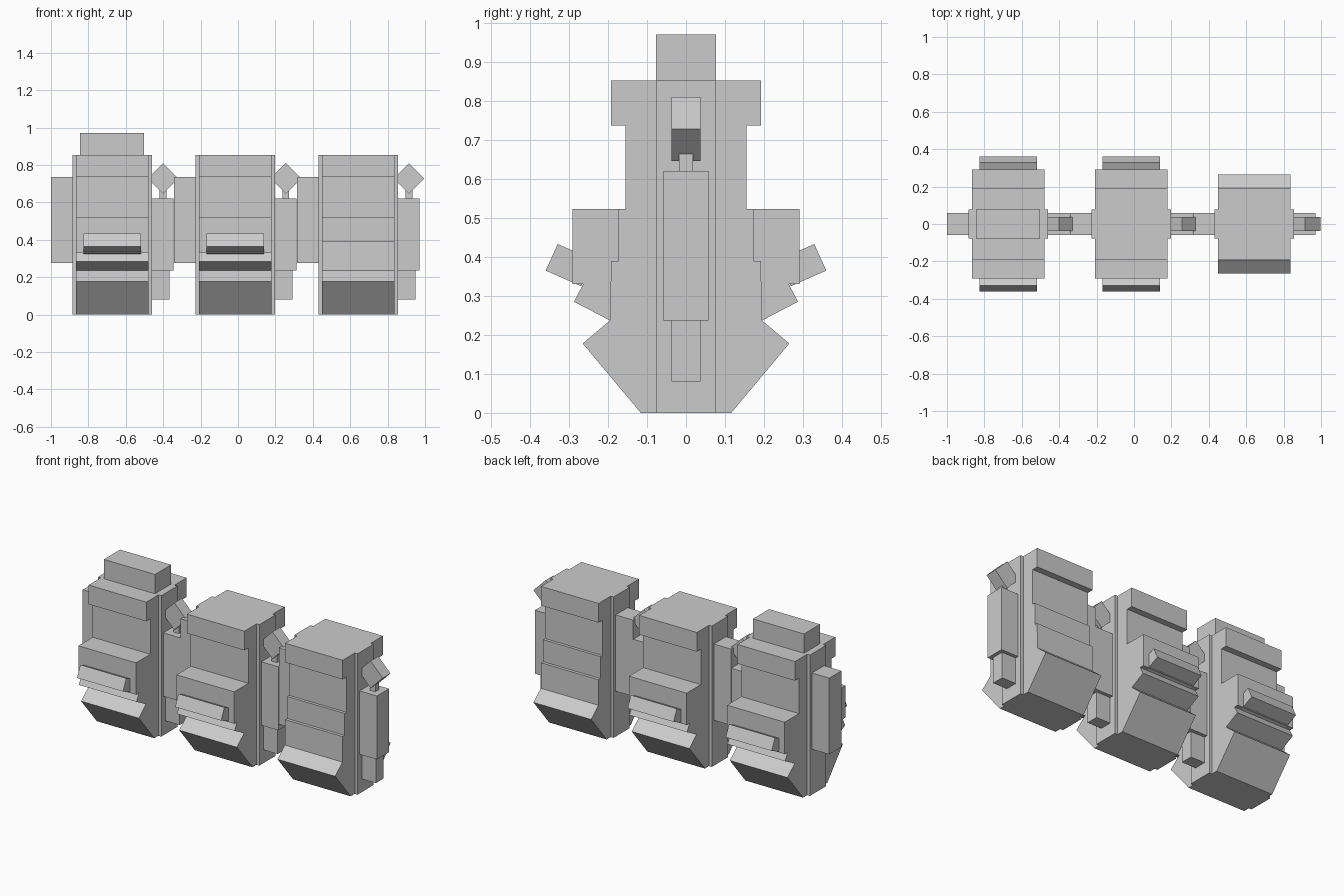
import bpy, bmesh
from math import radians
from mathutils import Matrix

cube = bpy.data.objects.get("Cube")
if cube:
    bpy.data.objects.remove(cube)

grey = bpy.data.materials.new("plain grey")
grey.use_nodes = True
GREY = (0.6, 0.6, 0.6, 1)
grey.diffuse_color = GREY
grey.node_tree.nodes["Principled BSDF"].inputs["Base Color"].default_value = GREY


def finish(name, bm):
    bmesh.ops.recalc_face_normals(bm, faces=bm.faces)
    mesh = bpy.data.meshes.new(name)
    bm.to_mesh(mesh)
    bm.free()
    mesh.materials.append(grey)
    ob = bpy.data.objects.new(name, mesh)
    bpy.context.collection.objects.link(ob)
    return ob


def box(name, x, y, z, tilt=0):
    """Box from (low, high) ranges, y being a half depth; tilt turns it about y."""
    size = (x[1] - x[0], 2 * y, z[1] - z[0])
    centre = ((x[0] + x[1]) / 2, 0, (z[0] + z[1]) / 2)
    bm = bmesh.new()
    bmesh.ops.create_cube(bm, size=1, matrix=Matrix.Translation(centre)
                          @ Matrix.Rotation(radians(tilt), 4, 'Y')
                          @ Matrix.Diagonal((*size, 1)))
    return finish(name, bm)


def prism(profile, cx, half):
    """Extrude a y-z profile along x."""
    bm = bmesh.new()
    face = bm.faces.new([bm.verts.new((cx - half, y, z)) for y, z in profile])
    ext = bmesh.ops.extrude_face_region(bm, geom=[face], use_keep_orig=True)
    verts = [v for v in ext["geom"] if isinstance(v, bmesh.types.BMVert)]
    bmesh.ops.translate(bm, verts=verts, vec=(2 * half, 0, 0))
    bmesh.ops.recalc_face_normals(bm, faces=bm.faces)
    return bm


# Half outlines, from the foot to the roof
FOOT = [(0.116, 0), (0.265, 0.178), (0.195, 0.237)]
SHELF = [(0.287, 0.285), (0.264, 0.33), (0.291, 0.33), (0.291, 0.523)]
STEP = [(0.192, 0.39), (0.173, 0.39), (0.173, 0.523)]
HEAD = [(0.155, 0.523), (0.155, 0.737), (0.193, 0.737), (0.193, 0.853)]
FLAP = [(0.36, 0.365), (0.329, 0.433), (0.238, 0.393), (0.269, 0.325)]
HALF, WINDOW = 0.193, 0.156


def body(name, cx, middle):
    half = FOOT + middle + HEAD
    bm = prism(half + [(-y, z) for y, z in reversed(half)], cx, HALF)
    # Mark off the window panels and lean their tops inward
    for side in (-1, 1):
        bmesh.ops.bisect_plane(bm, geom=bm.verts[:] + bm.edges[:] + bm.faces[:],
                               plane_co=(cx + side * WINDOW, 0, 0), plane_no=(1, 0, 0))
    panels = [f for f in bm.faces if abs(f.normal.y) > 0.9
              and abs(f.calc_center_median().x - cx) < 0.01
              and 0.6 < f.calc_center_median().z < 0.7]
    for panel in panels:
        inward = -0.065 if panel.normal.y > 0 else 0.065
        ext = bmesh.ops.extrude_face_region(bm, geom=[panel])
        for v in ext["geom"]:
            if isinstance(v, bmesh.types.BMVert) and v.co.z > 0.7:
                v.co.y += inward
    bmesh.ops.remove_doubles(bm, verts=bm.verts, dist=0.0001)
    finish(name, bm)


for label, cx, shelved in (("right", -0.672, True), ("middle", -0.015, True),
                           ("left", 0.643, False)):
    body(label + "_body", cx, SHELF if shelved else STEP)
    box(label + "_side_ridge", (cx - 0.212, cx + 0.212), 0.077, (0, 0.853))
    if shelved:
        for end, s in (("front", -1), ("back", 1)):
            finish(f"{label}_{end}_flap", prism([(s * y, z) for y, z in FLAP], cx, 0.154))

    # Connecting arms: a plain one on one side, one with a diamond on the other
    left, right = cx - 0.205, cx + 0.205
    box(label + "_plain_arm", (cx - 0.328, left), 0.058, (0.275, 0.737))
    box(label + "_arm", (right, cx + 0.328), 0.058, (0.237, 0.621))
    box(label + "_lower_arm", (right, cx + 0.307), 0.037, (0.08, 0.24))
    dx = cx + 0.271
    box(label + "_diamond_stem", (dx - 0.018, dx + 0.018), 0.018, (0.61, 0.7))
    box(label + "_diamond", (dx - 0.058, dx + 0.058), 0.037, (0.67, 0.786), tilt=45)

# Raised block on one roof
box("roof_block", (-0.844, -0.502), 0.077, (0.85, 0.97))
